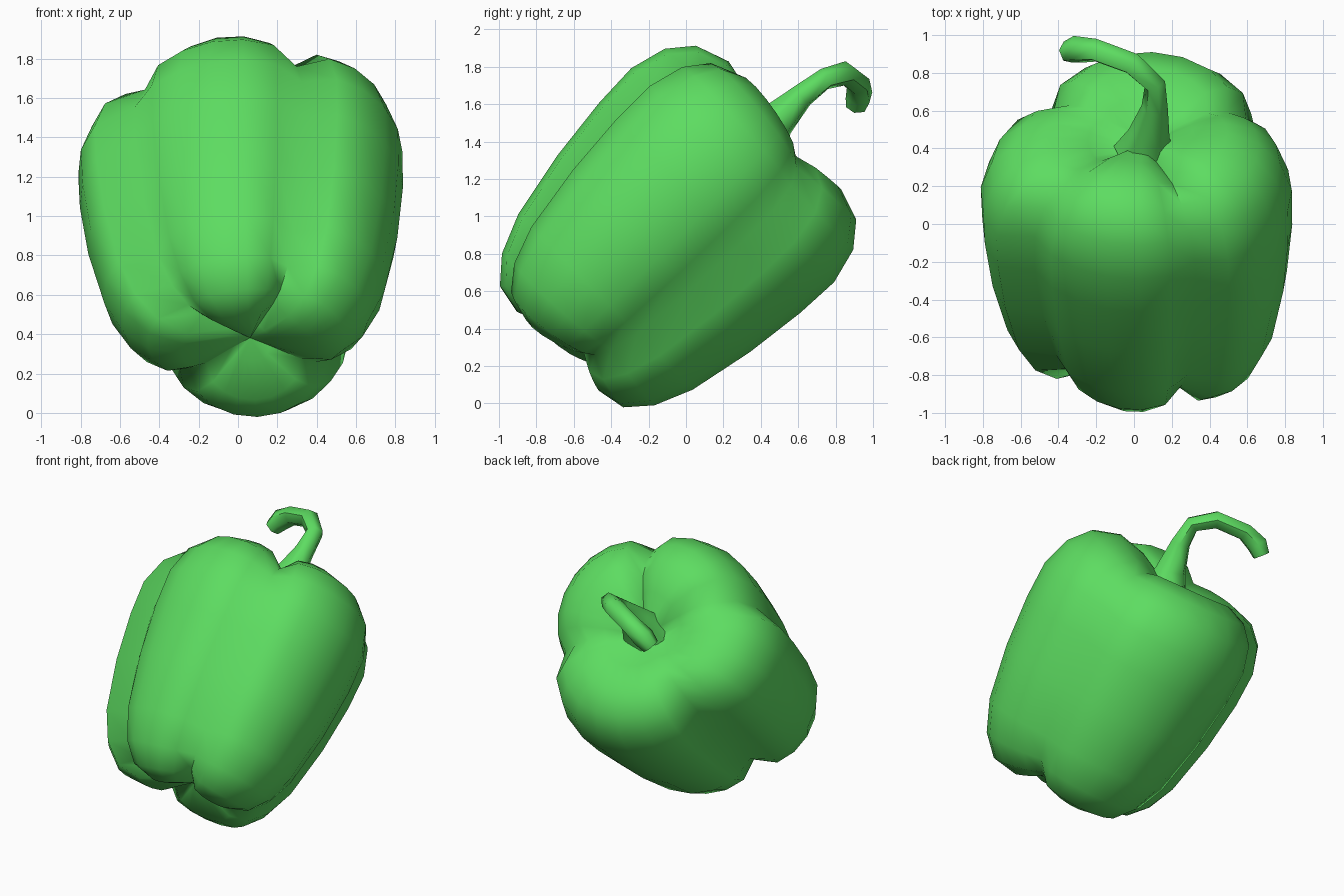
import bpy, bmesh, math
from mathutils import Vector

cube = bpy.data.objects.get("Cube")
if cube:
    bpy.data.objects.remove(cube, do_unlink=True)

GREEN = (0.11, 0.72, 0.12, 1)
green = bpy.data.materials.new("pepper_green")
green.use_nodes = True
green.diffuse_color = GREEN
green.node_tree.nodes["Principled BSDF"].inputs["Base Color"].default_value = GREEN

# Lobes: start angle, end angle, radius, segments, skew of the bulge,
# fill of the groove at the start, change in length, widening at the blossom end
LOBES = [(-25, 67, 0.83, 8, 1.6, 0.0, 0.015, 0.08), (67, 141, 0.80, 6, 0.95, 0.08, 0.01, 0.03),
         (141, 214, 0.88, 6, 0.55, 0.04, -0.06, 0.05), (214, 335, 0.785, 8, 1.1, 0.0, -0.03, 0.02)]

# Rings from blossom end to stem: position along axis, lobe radius,
# radius share left in the grooves, axial shift of the grooves
RINGS = [(-0.20, 0.14, 1.0, 0.05), (-0.29, 0.38, 0.9, 0.12), (-0.26, 0.57, 0.77, 0.10),
         (-0.13, 0.71, 0.78, 0.05), (0.08, 0.82, 0.80, 0), (0.45, 0.92, 0.82, 0),
         (0.80, 0.98, 0.82, 0), (1.05, 1.0, 0.80, 0), (1.25, 0.94, 0.77, -0.03),
         (1.38, 0.81, 0.73, -0.07), (1.44, 0.59, 0.77, -0.09),
         (1.40, 0.34, 0.9, -0.07), (1.33, 0.16, 1.0, -0.03)]


def place(along, across, up):
    """Tilt pepper coordinates so the axis leans back by 45 degrees."""
    p = 0.68 + up
    s = math.sqrt(0.5)
    return Vector((across + 0.06 - 0.01 * along, (along - p) * s, (along + p) * s))


def finish(obj, angle):
    obj.data.materials.clear()
    obj.data.materials.append(green)
    bpy.ops.object.select_all(action='DESELECT')
    obj.select_set(True)
    bpy.context.view_layer.objects.active = obj
    bpy.ops.object.shade_smooth_by_angle(angle=math.radians(angle))


# Body: lobed rings skinned together
bm = bmesh.new()
rings = []
for along, share, groove, shift in RINGS:
    ring = []
    for k, (start, end, radius, count, skew, fill, longer, wide) in enumerate(LOBES):
        following = LOBES[(k + 1) % len(LOBES)]
        for i in range(count):
            t = i / count
            bump = math.sin(math.pi * t ** skew) ** 0.45
            angle = math.radians(start + (end - start) * t)
            base = min(1, groove + fill + (following[5] - fill) * t)
            size = radius + (following[2] - radius) * t * (1 - bump)
            r = size * share * (base + (1 - base) * bump) * (1 + wide * (1 - along) * bump)
            a = along * (1 + longer * bump) + shift * (1 - bump)
            ring.append(bm.verts.new(place(a, r * math.cos(angle), r * math.sin(angle))))
    rings.append(ring)
n = len(rings[0])
for low, high in zip(rings, rings[1:]):
    for i in range(n):
        j = (i + 1) % n
        bm.faces.new((low[i], low[j], high[j], high[i]))
for ring, along in ((rings[0], -0.14), (rings[-1], 1.3)):
    tip = bm.verts.new(place(along, 0, 0))
    for i in range(n):
        bm.faces.new((ring[i], ring[(i + 1) % n], tip))
bmesh.ops.recalc_face_normals(bm, faces=bm.faces)
mesh = bpy.data.meshes.new("pepper_body")
bm.to_mesh(mesh)
bm.free()
body = bpy.data.objects.new("pepper_body", mesh)
bpy.context.collection.objects.link(body)
finish(body, 80)

# Stem: hooked tube, flared at the base
STEM = [(0.06, 0.38, 1.38, 0.17), (0.08, 0.48, 1.51, 0.11), (0.11, 0.62, 1.645, 0.07),
        (0.11, 0.74, 1.735, 0.06), (-0.01, 0.85, 1.765, 0.065), (-0.20, 0.92, 1.71, 0.065),
        (-0.30, 0.925, 1.65, 0.075), (-0.35, 0.91, 1.59, 0.06)]
curve = bpy.data.curves.new("stem", 'CURVE')
curve.dimensions = '3D'
curve.bevel_depth = 1
curve.bevel_resolution = 1
curve.use_fill_caps = True
spline = curve.splines.new('POLY')
spline.points.add(len(STEM) - 1)
for point, (x, y, z, r) in zip(spline.points, STEM):
    point.co = (x, y, z, 1)
    point.radius = r
stem = bpy.data.objects.new("stem", curve)
bpy.context.collection.objects.link(stem)
bpy.ops.object.select_all(action='DESELECT')
stem.select_set(True)
bpy.context.view_layer.objects.active = stem
bpy.ops.object.convert(target='MESH')
finish(bpy.context.view_layer.objects.active, 60)
